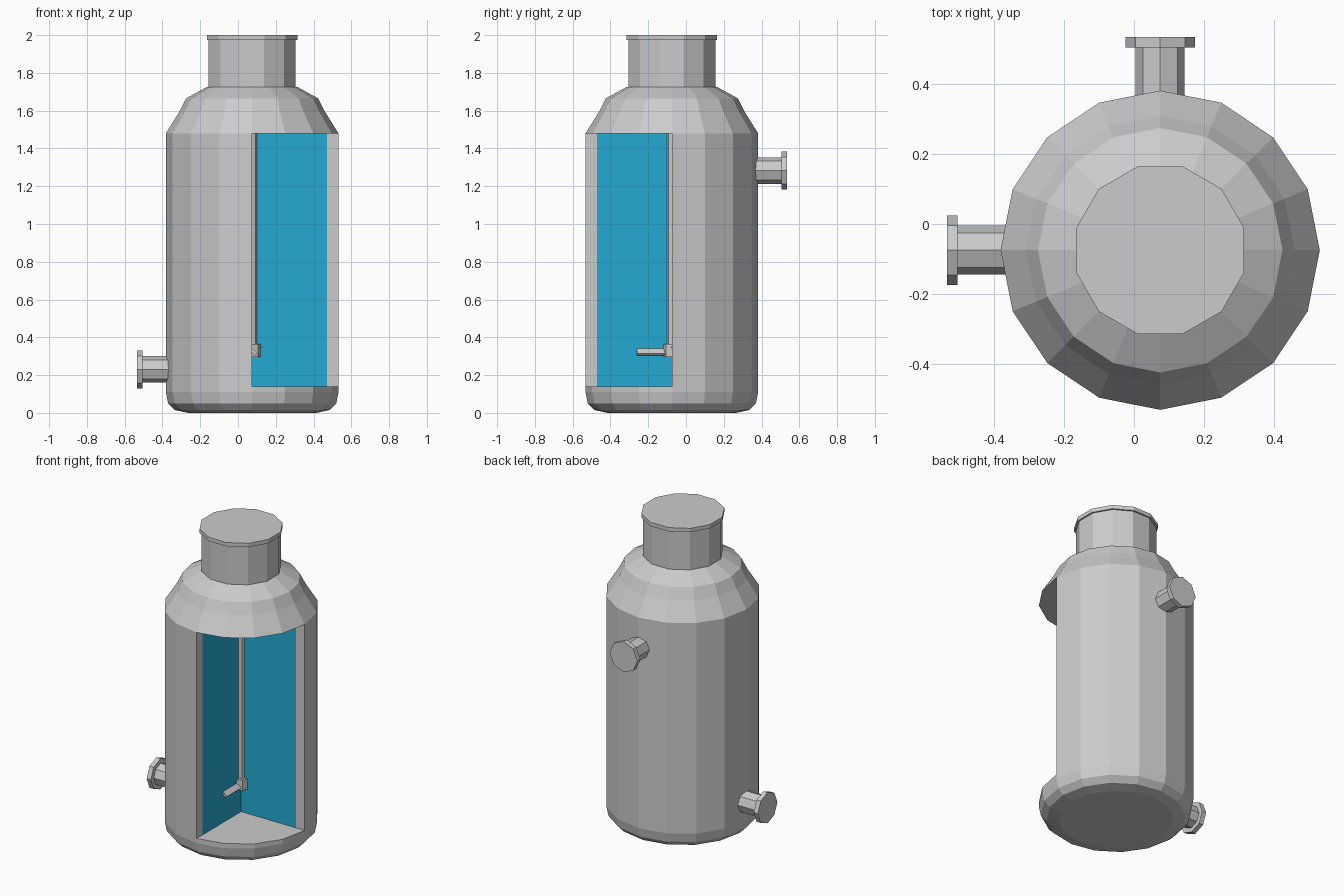
import bpy, bmesh
from math import sin, cos, pi, radians
from mathutils import Matrix, Vector

if "Cube" in bpy.data.objects:
    bpy.data.objects.remove(bpy.data.objects["Cube"])

CX, CY = 0.075, -0.075      # vessel axis
R, RI = 0.457, 0.395        # outer and inner wall radius
Z0, Z1 = 0.14, 1.48         # cut-away height range


def finish(name, bm, loc, rot=None, mat=None):
    bmesh.ops.recalc_face_normals(bm, faces=bm.faces)
    me = bpy.data.meshes.new(name)
    bm.to_mesh(me)
    bm.free()
    ob = bpy.data.objects.new(name, me)
    ob.matrix_world = Matrix.Translation(loc) @ (rot or Matrix())
    bpy.context.collection.objects.link(ob)
    if mat:
        me.materials.append(mat)
    return ob


def lathe(name, profile, n, loc=(CX, CY, 0), phase=0.0, rot=None):
    """Closed solid of revolution from (radius, height) points."""
    bm = bmesh.new()
    rings = [[bm.verts.new((r * cos(phase + 2 * pi * i / n),
                            r * sin(phase + 2 * pi * i / n), z))
              for i in range(n)] for r, z in profile]
    for a, b in zip(rings, rings[1:]):
        for i in range(n):
            j = (i + 1) % n
            bm.faces.new((a[i], a[j], b[j], b[i]))
    bm.faces.new(rings[0][::-1])
    bm.faces.new(rings[-1])
    return finish(name, bm, loc, rot)


def arc(r):
    """Three quarters of a 16-gon, leaving out the front right quarter."""
    return [(r * cos(i * pi / 8), r * sin(i * pi / 8)) for i in range(13)]


def prism(name, outline, mat=None):
    bm = bmesh.new()
    face = bm.faces.new([bm.verts.new((x, y, Z0)) for x, y in outline])
    ext = bmesh.ops.extrude_face_region(bm, geom=[face], use_keep_orig=True)
    top = [v for v in ext["geom"] if isinstance(v, bmesh.types.BMVert)]
    bmesh.ops.translate(bm, verts=top, vec=(0, 0, Z1 - Z0))
    return finish(name, bm, (CX, CY, 0), mat=mat)


blue = bpy.data.materials.new("liquid_blue")
blue.diffuse_color = (0.018, 0.40, 0.65, 1)
blue.use_nodes = True
blue.node_tree.nodes["Principled BSDF"].inputs["Base Color"].default_value = blue.diffuse_color

# Vessel: base, cut-away wall, stepped shoulder, contents
lathe("vessel_base", [(0.34, 0), (0.41, 0.015), (0.445, 0.05), (R, 0.11), (R, Z0)], 16)
prism("vessel_wall", arc(R) + arc(RI)[::-1])
lathe("vessel_shoulder", [(R, Z1), (0.385, 1.595), (0.35, 1.665), (0.24, 1.725)], 16)
prism("liquid", arc(RI) + [(0, 0)], blue)

# Neck with rim
k = 1 / cos(pi / 12)
lathe("neck", [(0.23 * k, 1.68), (0.23 * k, 1.975), (0.24 * k, 1.975), (0.24 * k, 2.0)],
      12, phase=pi / 12)

# Stirrer: shaft, hub and pitched blades
lathe("stirrer_shaft", [(0.025, 0.31), (0.025, 1.5)], 8)
lathe("stirrer_hub", [(0.045, 0.297), (0.045, 0.365)], 8)
for i in range(3):
    bm = bmesh.new()
    bmesh.ops.create_cube(bm, size=1, matrix=Matrix.Translation((0.105, 0, 0))
                          @ Matrix.Rotation(radians(-45), 4, 'X')
                          @ Matrix.Diagonal((0.16, 0.06, 0.015, 1)))
    finish(f"stirrer_blade_{i + 1}", bm, (CX, CY, 0.331),
           Matrix.Rotation(radians(-90 + 120 * i), 4, 'Z'))

# Flanged side nozzles
nozzle = [(0.07, 0.40), (0.07, 0.58), (0.10, 0.58), (0.10, 0.61)]
for name, axis, z in (("outlet_nozzle", (-1, 0, 0), 0.23), ("inlet_nozzle", (0, 1, 0), 1.283)):
    turn = Vector((0, 0, 1)).rotation_difference(Vector(axis)).to_matrix().to_4x4()
    lathe(name, nozzle, 8, loc=(CX, CY, z), rot=turn)
